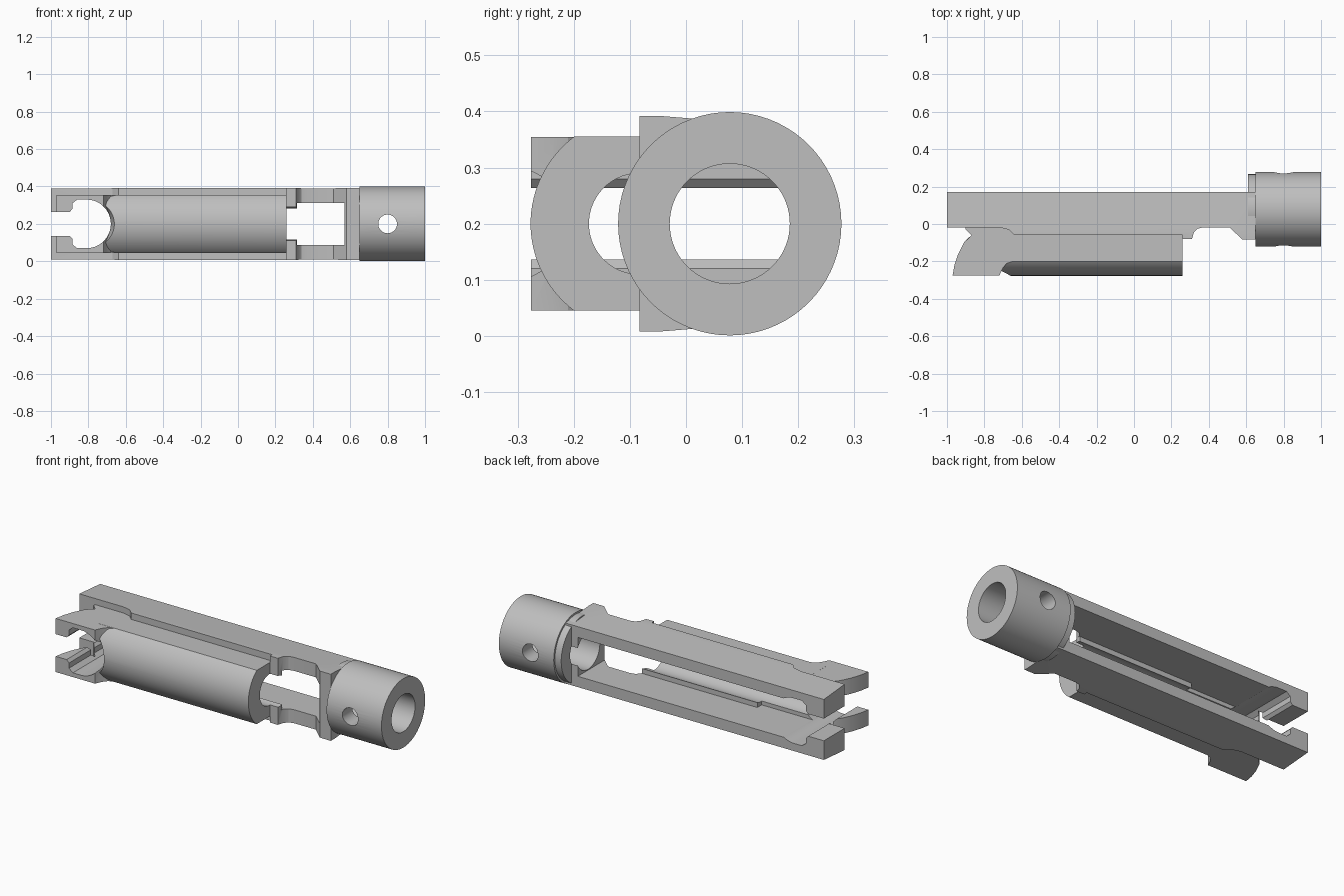
import bpy, bmesh, math
from mathutils import Matrix, Vector

cube = bpy.data.objects.get("Cube")
if cube:
    bpy.data.objects.remove(cube, do_unlink=True)

ZC = 0.2           # mid height of the whole part
COLLAR_Y = 0.078   # axis of the collar
TUBE_Y = -0.083    # axis of the front tube

steel = bpy.data.materials.new("grey_metal")
steel.use_nodes = True
GREY = (0.52, 0.52, 0.52, 1)
steel.diffuse_color = GREY
steel.node_tree.nodes["Principled BSDF"].inputs["Base Color"].default_value = GREY


def make(name, bm):
    bmesh.ops.recalc_face_normals(bm, faces=bm.faces)
    mesh = bpy.data.meshes.new(name)
    bm.to_mesh(mesh)
    bm.free()
    mesh.materials.append(steel)
    ob = bpy.data.objects.new(name, mesh)
    bpy.context.collection.objects.link(ob)
    return ob


def extrude(name, points, offset):
    """Closed outline of 3D points pushed along offset."""
    bm = bmesh.new()
    near = [bm.verts.new(p) for p in points]
    far = [bm.verts.new(Vector(p) + Vector(offset)) for p in points]
    bm.faces.new(near)
    bm.faces.new(far[::-1])
    for i in range(len(near)):
        bm.faces.new((near[i - 1], near[i], far[i], far[i - 1]))
    return make(name, bm)


def plan(name, outline, half):
    """Top outline extruded symmetrically in height."""
    return extrude(name, [(x, y, ZC - half) for x, y in outline], (0, 0, 2 * half))


def cylinder(name, start, end, r1, r2=None):
    a, b = Vector(start), Vector(end)
    bm = bmesh.new()
    turn = (b - a).to_track_quat("Z", "Y").to_matrix().to_4x4()
    bmesh.ops.create_cone(bm, cap_ends=True, segments=72, radius1=r1,
                          radius2=r1 if r2 is None else r2, depth=(b - a).length,
                          matrix=Matrix.Translation((a + b) / 2) @ turn)
    return make(name, bm)


def xcyl(name, x0, x1, y, r):
    return cylinder(name, (x0, y, ZC), (x1, y, ZC), r)


# Side rails with the flange in front of the collar
rails = plan("side_rails", [
    (-1, 0.172), (0.65, 0.172), (0.65, -0.083), (0.58, -0.083), (0.51, -0.018),
    (0.37, -0.018), (0.34, -0.025), (0.32, -0.045), (0.31, -0.08), (0.26, -0.08),
    (0.26, -0.06), (-0.64, -0.06), (-0.67, -0.03), (-0.72, -0.018), (-1, -0.018)], 0.192)

# Tube with flattened top and bottom
R, flat = 0.194, 0.155
limit = math.asin(flat / R)
arc = [(-limit + 2 * limit * i / 32) for i in range(33)]
section = [(-0.75, TUBE_Y - R * math.cos(a), ZC + R * math.sin(a)) for a in arc]
section += [(-0.75, -0.03, ZC + flat), (-0.75, -0.03, ZC - flat)]
tube = extrude("front_tube", section, (1.01, 0, 0))

# Square-edged curved prongs at the open end
prongs = plan("curved_prongs", [
    (-0.65, -0.2), (-0.68, -0.21), (-0.7, -0.235), (-0.72, -0.276), (-0.97, -0.276),
    (-0.96, -0.22), (-0.94, -0.16), (-0.91, -0.1), (-0.87, -0.06), (-0.9, -0.03),
    (-0.9, -0.01), (-0.65, -0.01)], flat - 0.0005)

# Collar and its narrow shoulder
collar = xcyl("collar", 0.65, 1, COLLAR_Y, 0.199)
shoulder = xcyl("collar_shoulder", 0.61, 0.65, COLLAR_Y, 0.188)

# Cutters for the bores and the channel open to the back
collar_bore = xcyl("collar_bore_cut", 0.5, 1.1, COLLAR_Y, 0.107)
pin_hole = cylinder("pin_hole_cut", (0.8, -0.4, ZC), (0.8, 0.5, ZC), 0.05)
tube_bore = xcyl("tube_bore_cut", -0.82, 0.45, TUBE_Y, 0.09)
channel = plan("channel_cut", [
    (-0.8, -0.09), (-0.42, -0.09), (-0.42, -0.05), (0.315, -0.05), (0.315, -0.3),
    (0.57, -0.3), (0.57, 0.4), (-0.8, 0.4)], 0.112)
shoulder_trim = plan("shoulder_trim_cut", [
    (0.5, -0.3), (0.7, -0.3), (0.7, -0.082), (0.5, -0.082)], 0.3)

# Round port that runs out through a narrower mouth
PORT_X, PORT_R, MOUTH = -0.81, 0.13, 0.064
outline = [(PORT_X + PORT_R * math.cos(a), PORT_R * math.sin(a))
           for a in (math.pi * (i / 36 - 0.5) for i in range(37))]
outline += [(-0.86, PORT_R), (-0.885, 0.11), (-0.885, 0.08), (-0.9, MOUTH), (-1.1, MOUTH),
            (-1.1, -MOUTH), (-0.9, -MOUTH), (-0.885, -0.08), (-0.885, -0.11), (-0.86, -PORT_R)]
port = extrude("port_cut", [(x, -0.5, ZC + z) for x, z in outline], (0, 1, 0))
port_flare = cylinder("port_flare_cut", (PORT_X, -0.29, ZC), (PORT_X, -0.2, ZC), 0.153, 0.125)

# Wedges that thin the rails towards the back
wedges = [extrude("rail_taper_cut", [(-1.1, y, ZC + s * z) for y, z in
                                     ((-0.045, 0.192), (0.2, 0.172), (0.2, 0.3), (-0.045, 0.3))],
                  (2, 0, 0)) for s in (1, -1)]

jobs = {
    rails: wedges + [channel, tube_bore, port, collar_bore],
    tube: [tube_bore, channel, port, port_flare],
    prongs: [tube_bore, channel, port],
    collar: [collar_bore, pin_hole],
    shoulder: [collar_bore, shoulder_trim],
}
for part, cutters in jobs.items():
    bpy.ops.object.select_all(action="DESELECT")
    bpy.context.view_layer.objects.active = part
    part.select_set(True)
    for cutter in cutters:
        mod = part.modifiers.new("cut", "BOOLEAN")
        mod.operation = "DIFFERENCE"
        mod.solver = "EXACT"
        mod.object = cutter
        bpy.ops.object.modifier_apply(modifier=mod.name)
    bpy.ops.object.shade_smooth_by_angle(angle=math.radians(30))

# Remove the helpers
for cutter in {c for group in jobs.values() for c in group}:
    bpy.data.objects.remove(cutter, do_unlink=True)
